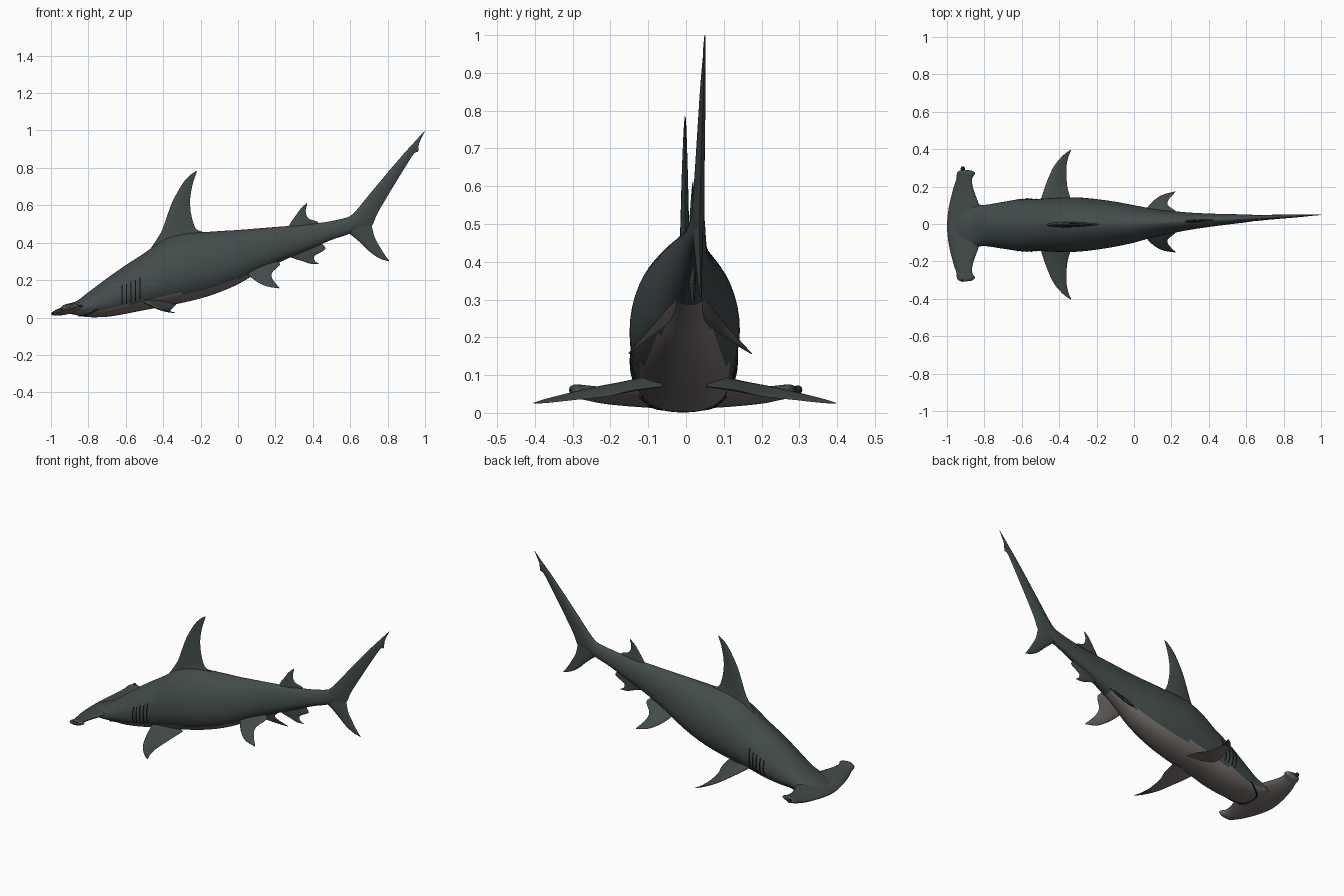
import bpy, bmesh
from math import sin, cos, pi, radians
from mathutils import Vector

if "Cube" in bpy.data.objects:
    bpy.data.objects.remove(bpy.data.objects["Cube"], do_unlink=True)


def material(name, colour):
    mat = bpy.data.materials.new(name)
    mat.use_nodes = True
    mat.diffuse_color = (*colour, 1)
    mat.node_tree.nodes["Principled BSDF"].inputs["Base Color"].default_value = (*colour, 1)
    return mat


SLATE = material("slate_skin", (0.055, 0.07, 0.07))
PALE = material("pale_belly", (0.19, 0.17, 0.16))
DARK = material("dark_slits", (0.012, 0.013, 0.013))


def smooth_rows(rows, steps):
    """Catmull-Rom interpolation between rows of numbers."""
    out = []
    for i in range(len(rows) - 1):
        a, b, c, d = rows[max(i - 1, 0)], rows[i], rows[i + 1], rows[min(i + 2, len(rows) - 1)]
        for s in range(steps):
            t = s / steps
            out.append([q + 0.5 * t * (r - p + t * (2 * p - 5 * q + 4 * r - w + t * (3 * (q - r) + w - p)))
                        for p, q, r, w in zip(a, b, c, d)])
    return out + [list(rows[-1])]


def swing(p):
    """Gentle sideways sweep of the tail."""
    return Vector((p[0], p[1] + p[0] * (0.05 if p[0] > 0 else 0.01), p[2]))


def loft(name, rings, is_pale=None):
    """Skin closed rings; is_pale(centre, normal) picks the belly colour."""
    bm = bmesh.new()
    loops = [[bm.verts.new(swing(p)) for p in ring] for ring in rings]
    n = len(loops[0])
    for a, b in zip(loops, loops[1:]):
        for i in range(n):
            j = (i + 1) % n
            bm.faces.new((a[i], a[j], b[j], b[i]))
    bm.faces.new(loops[0])
    bm.faces.new(loops[-1])
    bmesh.ops.recalc_face_normals(bm, faces=bm.faces)
    bm.normal_update()
    for f in bm.faces:
        if is_pale and is_pale(f.calc_center_median(), f.normal):
            f.material_index = 1
    mesh = bpy.data.meshes.new(name)
    bm.to_mesh(mesh)
    bm.free()
    mesh.materials.append(SLATE)
    mesh.materials.append(PALE)
    obj = bpy.data.objects.new(name, mesh)
    bpy.context.collection.objects.link(obj)
    bpy.ops.object.select_all(action="DESELECT")
    obj.select_set(True)
    bpy.context.view_layer.objects.active = obj
    bpy.ops.object.shade_smooth_by_angle(angle=radians(50))
    return obj


def blade(name, rows, normal, side=1, blunt=1.0, is_pale=None):
    """Foil from rows of leading point, trailing point and half thickness."""
    normal = Vector((normal[0], normal[1] * side, normal[2])).normalized()
    rings, n = [], 10
    peak = (0.5 / (0.5 + blunt)) ** 0.5 * (blunt / (0.5 + blunt)) ** blunt
    for r in smooth_rows(rows, 5):
        lead = Vector((r[0], r[1] * side, r[2]))
        trail = Vector((r[3], r[4] * side, r[5]))
        ring = []
        for k in range(2 * n):
            u = 0.5 - 0.5 * cos(pi * k / n)
            h = abs(u) ** 0.5 * abs(1 - u) ** blunt / peak * max(r[6], 0.0008) + 0.0004
            ring.append(lead.lerp(trail, u) + normal * (h if k < n else -h))
        rings.append(ring)
    return loft(name, rings, is_pale)


def upright(name, rows):
    """Blade standing on the centre plane: rows of x, z, x, z, thickness."""
    return blade(name, [(a, 0, b, c, 0, d, t) for a, b, c, d, t in rows], (0, 1, 0))


def tube(name, points, radius):
    curve = bpy.data.curves.new(name, "CURVE")
    curve.dimensions = "3D"
    curve.bevel_depth = radius
    curve.bevel_resolution = 1
    spline = curve.splines.new("POLY")
    spline.points.add(len(points) - 1)
    for q, p in zip(spline.points, points):
        q.co = (*swing(p), 1)
    curve.materials.append(DARK)
    bpy.context.collection.objects.link(bpy.data.objects.new(name, curve))


# Body: x, top, bottom, half width
body_rows = smooth_rows([
    (-0.98, 0.032, 0.02, 0.05), (-0.92, 0.068, 0.022, 0.09), (-0.86, 0.09, 0.012, 0.115),
    (-0.8, 0.135, 0.002, 0.11), (-0.7, 0.21, 0.004, 0.125), (-0.6, 0.28, 0.02, 0.14),
    (-0.5, 0.345, 0.04, 0.14), (-0.4, 0.415, 0.058, 0.145), (-0.3, 0.447, 0.078, 0.145),
    (-0.2, 0.455, 0.102, 0.135), (-0.1, 0.462, 0.135, 0.12), (0, 0.468, 0.178, 0.1),
    (0.1, 0.476, 0.235, 0.077), (0.2, 0.484, 0.285, 0.06), (0.3, 0.492, 0.33, 0.046),
    (0.4, 0.501, 0.372, 0.036), (0.5, 0.516, 0.415, 0.028), (0.6, 0.542, 0.45, 0.021),
    (0.66, 0.59, 0.49, 0.014), (0.7, 0.63, 0.56, 0.006)], 6)


def skin(row, t):
    """Point on the body at a section angle; narrow back, full belly."""
    x, top, bottom, width = row
    mid = bottom + 0.4 * (top - bottom)
    rise, power = (top - mid, 1.2) if sin(t) > 0 else (mid - bottom, 0.85)
    c = cos(t)
    y = width * abs(c) ** power * (1 if c > 0 else -1)
    return (x, y, mid + rise * sin(t))


loft("body", [[skin(r, 2 * pi * k / 48) for k in range(48)] for r in body_rows],
     lambda c, n: n.z < -0.6 and c.x < 0.2)

# Hammer shaped head
half = [(-1.0, 0, 0.02, -0.8, 0, 0.062, 0.022), (-0.99, 0.1, 0.025, -0.825, 0.1, 0.06, 0.021),
        (-0.966, 0.2, 0.034, -0.86, 0.2, 0.06, 0.019), (-0.95, 0.25, 0.044, -0.865, 0.25, 0.062, 0.018),
        (-0.945, 0.285, 0.054, -0.85, 0.28, 0.063, 0.017), (-0.92, 0.3, 0.06, -0.87, 0.295, 0.062, 0.009)]
other = [(a, -b, c, d, -e, f, t) for a, b, c, d, e, f, t in half[:0:-1]]
blade("hammer_head", other + half, (0.15, 0, 1), blunt=0.6, is_pale=lambda c, n: n.z < -0.3)

# Fins on the centre line
upright("dorsal_fin", [
    (-0.48, 0.35, -0.25, 0.4, 0.016), (-0.43, 0.425, -0.18, 0.45, 0.014),
    (-0.405, 0.47, -0.225, 0.475, 0.012), (-0.38, 0.54, -0.25, 0.55, 0.01),
    (-0.35, 0.62, -0.256, 0.63, 0.008), (-0.3, 0.71, -0.243, 0.71, 0.005),
    (-0.26, 0.758, -0.23, 0.752, 0.003), (-0.222, 0.785, -0.22, 0.78, 0.001)])
upright("second_dorsal_fin", [
    (0.26, 0.46, 0.38, 0.47, 0.01), (0.28, 0.505, 0.43, 0.507, 0.007),
    (0.305, 0.54, 0.377, 0.53, 0.005), (0.335, 0.582, 0.362, 0.568, 0.003),
    (0.368, 0.612, 0.37, 0.605, 0.001)])
upright("anal_fin", [
    (0.25, 0.34, 0.43, 0.41, 0.01), (0.3, 0.315, 0.468, 0.368, 0.007),
    (0.345, 0.302, 0.41, 0.33, 0.005), (0.385, 0.288, 0.412, 0.302, 0.003),
    (0.43, 0.286, 0.432, 0.29, 0.001)])

# Tail fin
upright("upper_tail_lobe", [
    (0.56, 0.515, 0.66, 0.45, 0.018), (0.62, 0.56, 0.715, 0.49, 0.016),
    (0.7, 0.655, 0.745, 0.555, 0.013), (0.8, 0.775, 0.8, 0.65, 0.01),
    (0.89, 0.88, 0.885, 0.79, 0.007), (0.945, 0.94, 0.94, 0.875, 0.004),
    (0.96, 0.957, 0.963, 0.888, 0.003), (0.975, 0.973, 0.968, 0.93, 0.003),
    (1.0, 1.0, 0.998, 0.993, 0.001)])
upright("lower_tail_lobe", [
    (0.55, 0.47, 0.69, 0.56, 0.016), (0.6, 0.445, 0.715, 0.49, 0.013),
    (0.66, 0.395, 0.73, 0.43, 0.009), (0.71, 0.347, 0.76, 0.375, 0.006),
    (0.76, 0.315, 0.785, 0.335, 0.003), (0.808, 0.3, 0.807, 0.305, 0.001)])

# Paired fins, eyes and gill slits
pectoral = [
    (-0.52, 0.06, 0.1, -0.33, 0.06, 0.07, 0.016), (-0.5, 0.13, 0.08, -0.34, 0.14, 0.06, 0.014),
    (-0.47, 0.22, 0.066, -0.356, 0.2, 0.045, 0.011), (-0.43, 0.31, 0.048, -0.362, 0.29, 0.035, 0.007),
    (-0.38, 0.37, 0.034, -0.353, 0.355, 0.028, 0.004), (-0.34, 0.4, 0.026, -0.337, 0.396, 0.025, 0.001)]
pelvic = [
    (0.04, 0.03, 0.26, 0.19, 0.02, 0.31, 0.01), (0.06, 0.07, 0.225, 0.225, 0.053, 0.285, 0.008),
    (0.1, 0.115, 0.192, 0.182, 0.09, 0.24, 0.006), (0.15, 0.147, 0.168, 0.185, 0.12, 0.205, 0.004),
    (0.22, 0.163, 0.156, 0.221, 0.16, 0.16, 0.001)]

for side, word in ((1, "rear"), (-1, "front")):
    blade(word + "_pectoral_fin", pectoral, (0, 0.2, 1), side,
          is_pale=lambda c, n: n.z < 0 and abs(c.y) < 0.32)
    blade(word + "_pelvic_fin", pelvic, (0, 0.7, 0.7), side, is_pale=lambda c, n: n.z < 0)
    bpy.ops.mesh.primitive_uv_sphere_add(segments=16, ring_count=8, radius=0.012,
                                         location=(-0.915, side * 0.296, 0.061))
    eye = bpy.context.object
    eye.name = word + "_eye"
    eye.data.materials.append(DARK)
    bpy.ops.object.shade_smooth()
    for i in range(5):
        x = -0.62 + 0.024 * i
        row = min(body_rows, key=lambda r: abs(r[0] - x))
        row = [x] + row[1:]
        slit = [skin(row, radians(a)) for a in range(-28, 21, 6)]
        tube(f"{word}_gill_slit_{i + 1}", [(p[0], p[1] * side, p[2]) for p in slit], 0.003)

# Mouth line curving under the head
mouth = []
for k in range(-8, 9):
    x = -0.85 + 0.1 * (k / 8) ** 2
    row = min(body_rows, key=lambda r: abs(r[0] - x))
    mouth.append(skin([x] + row[1:], radians(-90 + 8.5 * k)))
tube("mouth_line", mouth, 0.004)
